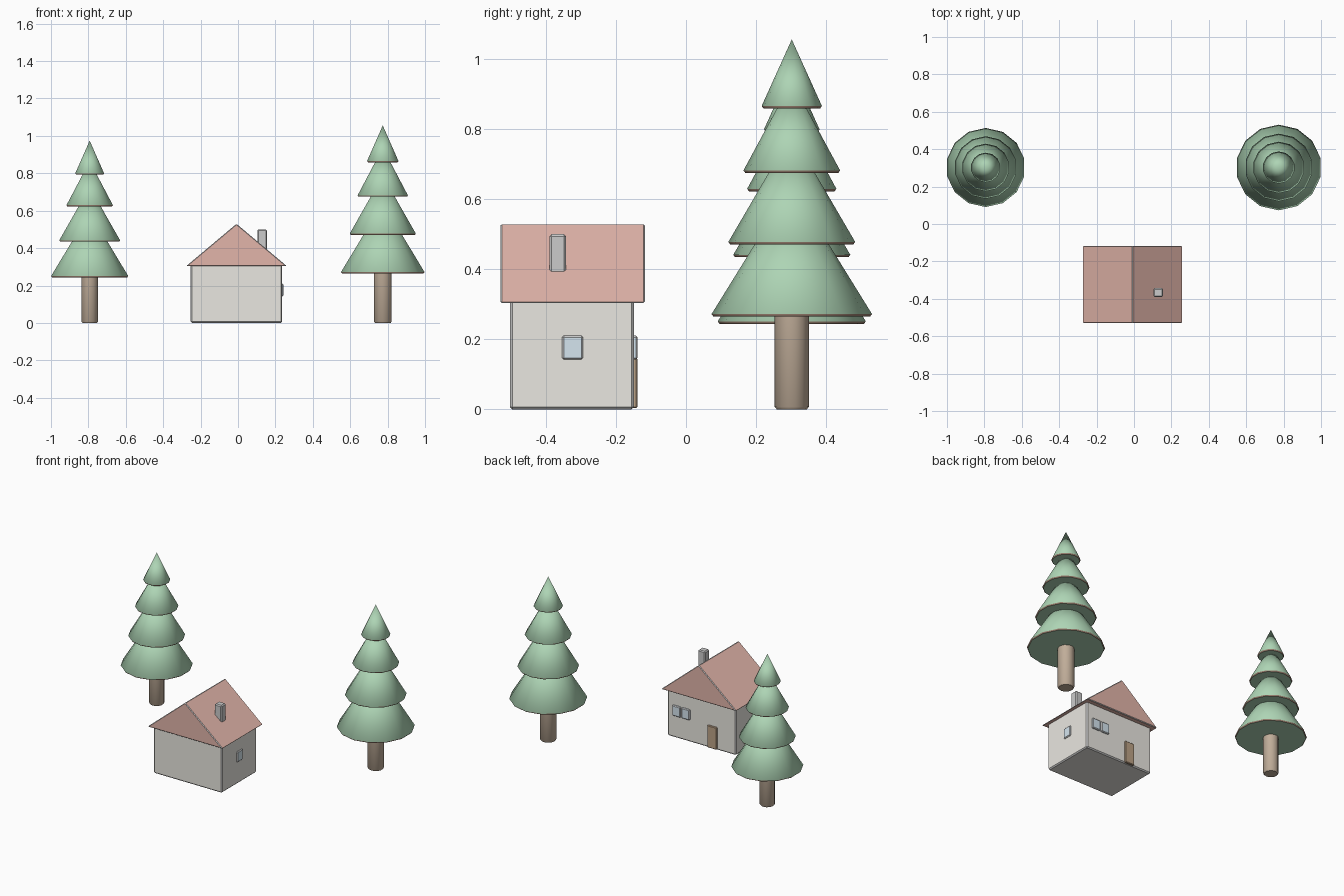
import bpy, bmesh, math
from mathutils import Vector

if "Cube" in bpy.data.objects:
    bpy.data.objects.remove(bpy.data.objects["Cube"])


def material(name, rgb):
    m = bpy.data.materials.new(name)
    m.diffuse_color = (*rgb, 1)
    m.use_nodes = True
    m.node_tree.nodes["Principled BSDF"].inputs["Base Color"].default_value = m.diffuse_color
    return m


LEAF = material("leaf", (0.42, 0.66, 0.46))
RIM = material("leaf_rim", (0.30, 0.20, 0.15))
BARK = material("bark", (0.53, 0.42, 0.32))
WALL = material("wall", (0.82, 0.80, 0.75))
ROOF = material("roof", (0.76, 0.46, 0.40))
TRIM = material("trim", (0.70, 0.70, 0.68))
GLASS = material("glass", (0.66, 0.78, 0.86))
WOOD = material("door_wood", (0.50, 0.36, 0.24))


def finish(bm, name, mats, bevel=0):
    bmesh.ops.recalc_face_normals(bm, faces=bm.faces[:])
    mesh = bpy.data.meshes.new(name)
    bm.to_mesh(mesh)
    bm.free()
    ob = bpy.data.objects.new(name, mesh)
    bpy.context.collection.objects.link(ob)
    for m in mats:
        mesh.materials.append(m)
    if bevel:
        mod = ob.modifiers.new("edges", 'BEVEL')
        mod.width = bevel
        mod.segments = 1
        if len(mats) > 1:
            mod.material = 1      # bevelled edges take the trim colour
    return ob


def box(name, lo, hi, mats, bevel=0.005):
    lo, hi = Vector(lo), Vector(hi)
    bm = bmesh.new()
    bmesh.ops.create_cube(bm, size=1)
    for v in bm.verts:
        v.co = (lo + hi) / 2 + v.co * (hi - lo)
    return finish(bm, name, mats, bevel)


def lathe(name, profile, centre, mats, sides=14, rim=None):
    """Stack rings of (radius, z); radius 0 closes to a point."""
    bm = bmesh.new()
    rings = []
    for r, z in profile:
        n = sides if r > 0 else 1
        rings.append([bm.verts.new((centre[0] + r * math.sin(2 * math.pi * i / sides),
                                    centre[1] + r * math.cos(2 * math.pi * i / sides), z))
                      for i in range(n)])
    for k, (a, b) in enumerate(zip(rings, rings[1:])):
        for i in range(sides):
            j = (i + 1) % sides
            f = bm.faces.new((a[i], a[j], b[0]) if len(b) == 1 else (a[i], a[j], b[j], b[i]))
            f.smooth = True
            if k == rim:
                f.material_index = 1
    for ring in (rings[0], rings[-1]):
        if len(ring) > 1:
            bm.faces.new(ring)
    for e in bm.edges:
        if len(e.link_faces) == 2 and e.calc_face_angle(0) > math.radians(35):
            e.smooth = False
    return finish(bm, name, mats)


# Trees: trunk and four stacked foliage cones (base z, radius, height)
TIERS = [(0.272, 0.229, 0.37), (0.478, 0.181, 0.31), (0.682, 0.138, 0.255), (0.866, 0.086, 0.19)]


def tree(side, centre, s):
    lathe(side + "_tree_trunk",
          [(0.043 * s, 0), (0.049 * s, 0.007), (0.049 * s, 0.30 * s)], centre, [BARK])
    for n, (z, r, h) in enumerate(TIERS, 1):
        z, r, h = z * s, r * s, h * s
        lathe(f"{side}_tree_foliage_{n}",
              [(r - 0.005, z - 0.007), (r, z), (0, z + h)], centre, [LEAF, RIM], rim=0)


tree("left", (-0.793, 0.302), 0.923)
tree("right", (0.774, 0.302), 1.0)

# House walls
box("house_walls", (-0.253, -0.503, 0), (0.236, -0.148, 0.312), [WALL, TRIM], 0.007)

# Gable roof prism with trim edges
bm = bmesh.new()
ends = [[bm.verts.new((x, y, z)) for x, z in ((-0.277, 0.304), (0.261, 0.304), (-0.008, 0.53))]
        for y in (-0.53, -0.117)]
for e in ends:
    bm.faces.new(e)
for i in range(3):
    j = (i + 1) % 3
    bm.faces.new((ends[0][i], ends[0][j], ends[1][j], ends[1][i]))
finish(bm, "house_roof", [ROOF, TRIM], 0.004)

# Chimney
box("chimney", (0.104, -0.39, 0.34), (0.155, -0.343, 0.50), [TRIM], 0.006)

# Door and window pair on the back wall
box("door", (-0.12, -0.16, 0.003), (-0.053, -0.139, 0.147), [WOOD], 0.004)
for n, x in enumerate((0.102, 0.168), 1):
    box(f"back_window_{n}", (x - 0.03, -0.16, 0.142), (x + 0.03, -0.138, 0.21), [GLASS, TRIM], 0.005)

# Window on the right wall
box("side_window", (0.22, -0.354, 0.142), (0.243, -0.294, 0.21), [GLASS, TRIM], 0.005)
